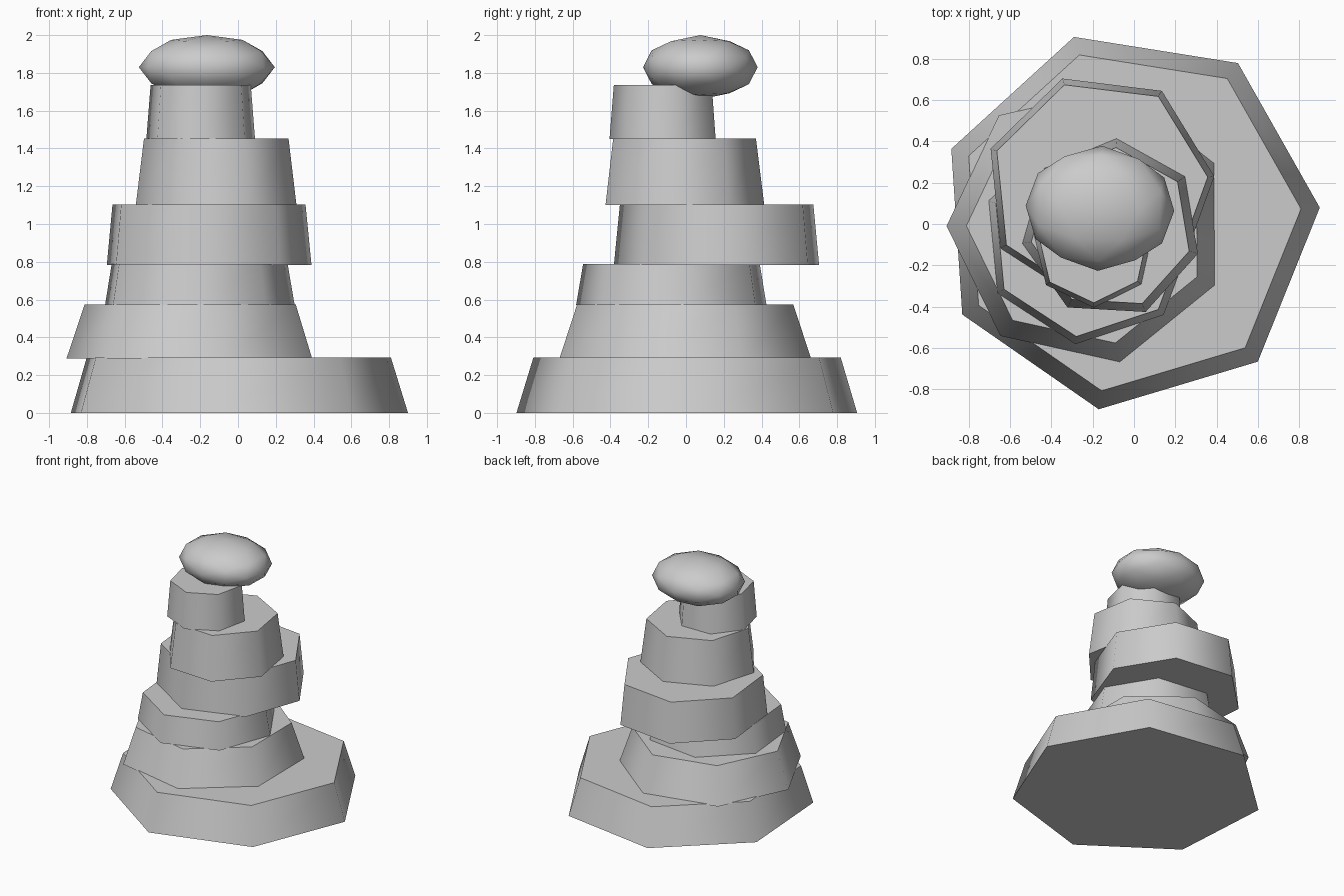
import bpy
import bmesh
from math import cos, sin, radians, pi, sqrt
from mathutils import Matrix, Vector

default = bpy.data.objects.get("Cube")
if default:
    bpy.data.objects.remove(default, do_unlink=True)

# One plain grey stone material
stone = bpy.data.materials.new("grey_stone")
stone.use_nodes = True
GREY = (0.6, 0.6, 0.6, 1.0)
stone.diffuse_color = GREY
bsdf = stone.node_tree.nodes["Principled BSDF"]
bsdf.inputs["Base Color"].default_value = GREY
bsdf.inputs["Roughness"].default_value = 0.9

SIDES = 7


def finish(bm, name):
    bmesh.ops.recalc_face_normals(bm, faces=bm.faces)
    mesh = bpy.data.meshes.new(name)
    bm.to_mesh(mesh)
    bm.free()
    mesh.materials.append(stone)
    obj = bpy.data.objects.new(name, mesh)
    bpy.context.collection.objects.link(obj)
    return obj


def tier(name, x, y, z0, z1, r0, r1, phase):
    """Tapered seven-sided slab with soft sides and crisp flat ends."""
    bm = bmesh.new()
    rings = []
    for z, r in ((z0, r0), (z1, r1)):
        angles = [radians(phase) + 2 * pi * k / SIDES for k in range(SIDES)]
        rings.append([bm.verts.new((x + r * cos(a), y + r * sin(a), z)) for a in angles])
    low, high = rings
    for k in range(SIDES):
        n = (k + 1) % SIDES
        bm.faces.new((low[k], low[n], high[n], high[k])).smooth = True
    for ring in rings:
        cap = bm.faces.new(ring)
        for edge in cap.edges:
            edge.smooth = False
    return finish(bm, name)


# Stacked slabs: x, y, bottom z, top z, bottom radius, top radius, turn
tier("base_slab", -0.025, 0.018, 0, 0.294, 0.927, 0.836, 3.8)
tier("second_slab", -0.225, -0.005, 0.288, 0.574, 0.683, 0.587, 180.4)
tier("third_slab", -0.217, -0.067, 0.572, 0.787, 0.519, 0.482, 5.4)
tier("fourth_slab", -0.168, 0.174, 0.783, 1.104, 0.56, 0.528, 5.8)
tier("fifth_slab", -0.11, -0.022, 1.10, 1.453, 0.437, 0.393, -16.2)
tier("sixth_slab", -0.197, -0.11, 1.45, 1.737, 0.295, 0.272, 270.5)


# Flattened boulder on top, a once-divided icosahedron
def boulder(name, centre, radii, turn):
    bm = bmesh.new()
    phi = (1 + sqrt(5)) / 2
    for a in (-1, 1):
        for b in (-phi, phi):
            for co in ((a, 0, b), (0, b, a), (b, a, 0)):
                bm.verts.new(co)
    bmesh.ops.convex_hull(bm, input=bm.verts)
    bmesh.ops.subdivide_edges(bm, edges=bm.edges[:], cuts=1, use_grid_fill=True)
    for v in bm.verts:
        v.co.normalize()
    for f in bm.faces:
        f.smooth = True
    place = (Matrix.Translation(centre) @ Matrix.Rotation(radians(turn), 4, "Z")
             @ Matrix.Diagonal(Vector((*radii, 1))))
    bmesh.ops.transform(bm, matrix=place, verts=bm.verts)
    return finish(bm, name)


boulder("top_boulder", Vector((-0.165, 0.076, 1.83)), (0.36, 0.303, 0.17), -2)
